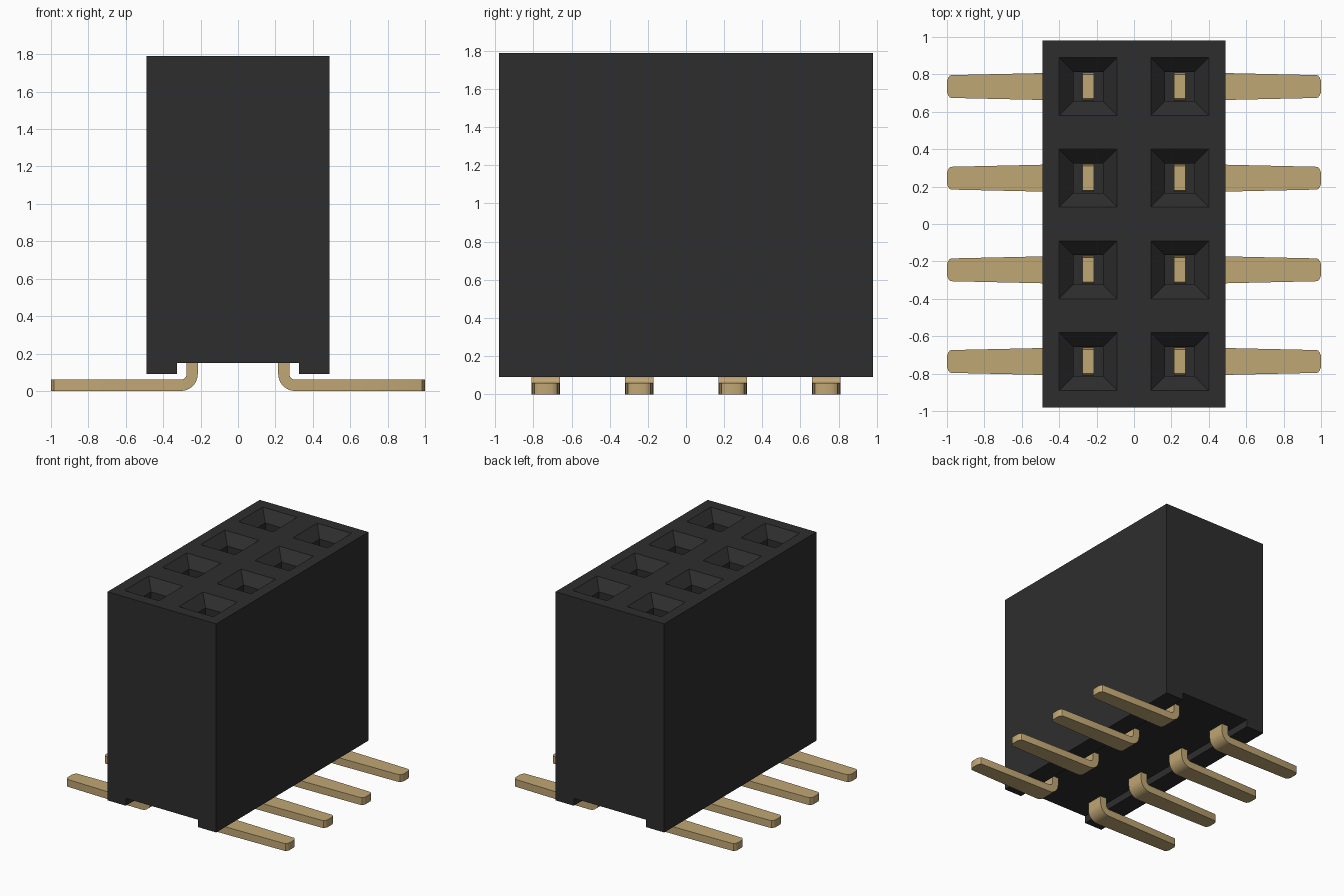
import bpy, bmesh, math

cube = bpy.data.objects.get("Cube")
if cube:
    bpy.data.objects.remove(cube, do_unlink=True)


def material(name, rgb):
    m = bpy.data.materials.new(name)
    m.use_nodes = True
    m.diffuse_color = (*rgb, 1)
    m.node_tree.nodes["Principled BSDF"].inputs["Base Color"].default_value = (*rgb, 1)
    return m


BLACK = material("black plastic", (0.027, 0.027, 0.027))
GOLD = material("gold metal", (0.53, 0.386, 0.176))


def loft(bm, rings):
    """Skin a closed solid through rings of equal vertex count."""
    rows = [[bm.verts.new(p) for p in ring] for ring in rings]
    n = len(rows[0])
    for a, b in zip(rows, rows[1:]):
        for i in range(n):
            j = (i + 1) % n
            bm.faces.new((a[i], a[j], b[j], b[i]))
    bm.faces.new(rows[0][::-1])
    bm.faces.new(rows[-1])


def make_object(name, bm, mat):
    bmesh.ops.recalc_face_normals(bm, faces=bm.faces[:])
    mesh = bpy.data.meshes.new(name)
    bm.to_mesh(mesh)
    bm.free()
    mesh.materials.append(mat)
    ob = bpy.data.objects.new(name, mesh)
    bpy.context.collection.objects.link(ob)
    return ob


PITCH = 0.49
COLS = (-PITCH / 2, PITCH / 2)
ROWS = [(i - 1.5) * PITCH for i in range(4)]
TOP, BASE, NOTCH = 1.79, 0.09, 0.15

# Housing: notched front profile extruded along y
profile = [(-0.49, BASE), (-0.325, BASE), (-0.325, NOTCH), (0.325, NOTCH),
           (0.325, BASE), (0.49, BASE), (0.49, TOP), (-0.49, TOP)]
bm = bmesh.new()
loft(bm, [[(x, y, z) for x, z in profile] for y in (-0.98, 0.98)])
housing = make_object("housing", bm, BLACK)

# Sockets: square shaft with a flared mouth, cut from the housing
FLARE, FLOOR = 0.08, 0.6
steps = [(FLOOR, 0.078), (TOP - FLARE, 0.078), (TOP, 0.155), (TOP + 0.05, 0.155)]
bm = bmesh.new()
for cx in COLS:
    for cy in ROWS:
        loft(bm, [[(cx + sx * h, cy + sy * h, z)
                   for sx, sy in ((-1, -1), (1, -1), (1, 1), (-1, 1))]
                  for z, h in steps])
cutter = make_object("socket_cutter", bm, BLACK)
cutter.hide_render = True
cut = housing.modifiers.new("sockets", 'BOOLEAN')
cut.operation, cut.solver, cut.object = 'DIFFERENCE', 'EXACT', cutter
bpy.context.view_layer.objects.active = housing
bpy.ops.object.modifier_apply(modifier=cut.name)
bpy.data.objects.remove(cutter, do_unlink=True)

# Pin stations: (inner x, inner z, outer x, outer z, half width)
PIN_TOP, THICK, R = 1.0, 0.06, 0.09
BX, BZ = 0.305, 0.09
stations = [(0.275, PIN_TOP, 0.215, PIN_TOP, 0.065),
            (0.275, PIN_TOP - 0.05, 0.215, PIN_TOP - 0.05, 0.075)]
for i in range(9):
    a = math.pi + i / 8 * math.pi / 2
    c, s = math.cos(a), math.sin(a)
    stations.append((BX + (R - THICK) * c, BZ + (R - THICK) * s,
                     BX + R * c, BZ + R * s, 0.075))
stations += [(x, THICK, x, 0.0, w) for x, w in
             ((0.49, 0.072), (0.62, 0.069), (0.975, 0.061), (0.985, 0.058),
              (0.994, 0.046), (1.0, 0.03))]

# Contact pins, mirrored for the two columns
for side, label in ((1, "left"), (-1, "right")):
    for k, cy in enumerate(ROWS):
        bm = bmesh.new()
        loft(bm, [[(side * xi, cy - w, zi), (side * xi, cy + w, zi),
                   (side * xo, cy + w, zo), (side * xo, cy - w, zo)]
                  for xi, zi, xo, zo, w in stations])
        pin = make_object(f"{label}_pin_{k + 1}", bm, GOLD)
        bpy.ops.object.select_all(action='DESELECT')
        pin.select_set(True)
        bpy.context.view_layer.objects.active = pin
        bpy.ops.object.shade_smooth_by_angle(angle=math.radians(25))
